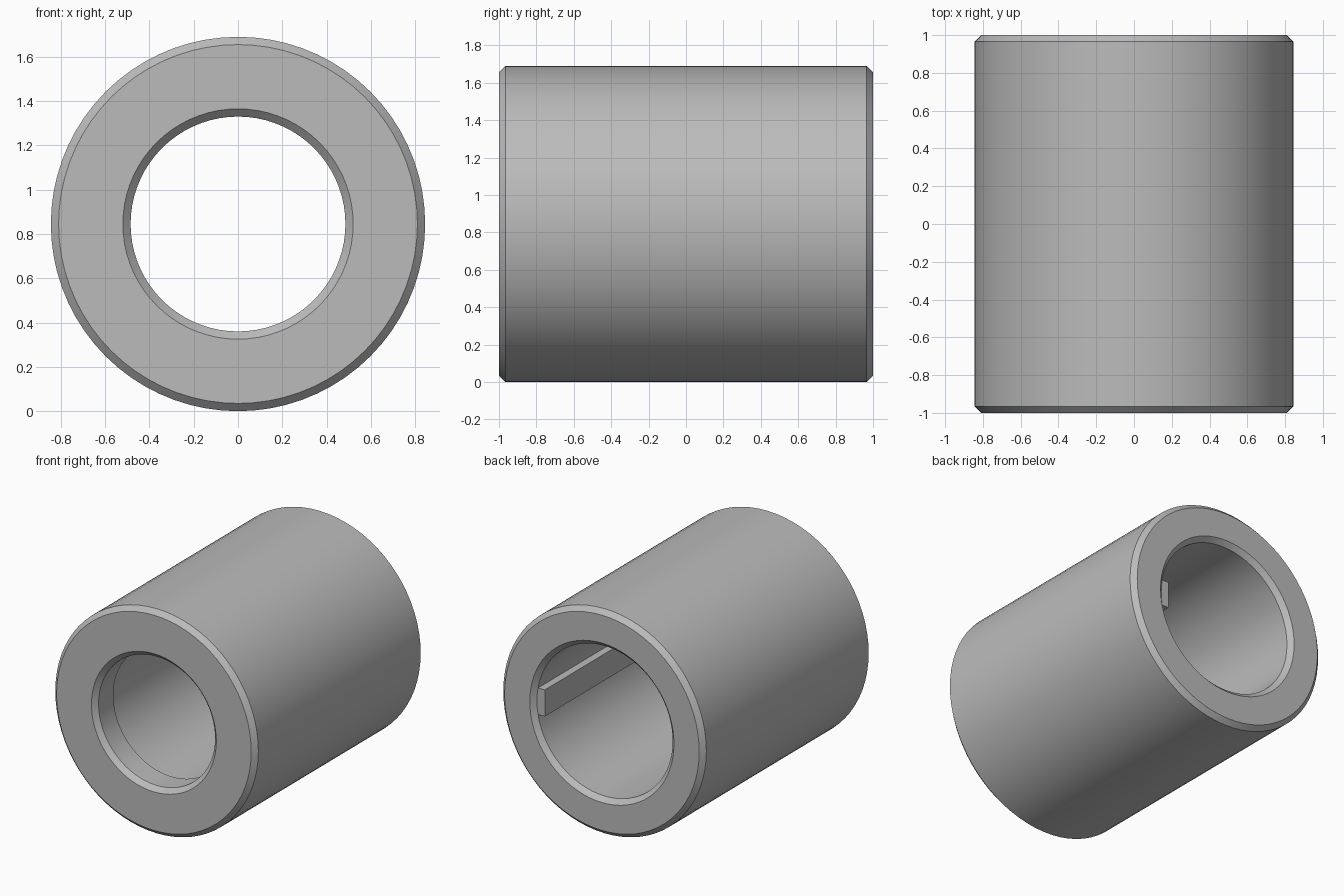
import bpy, bmesh, math
from mathutils import Vector

cube = bpy.data.objects.get("Cube")
if cube:
    bpy.data.objects.remove(cube, do_unlink=True)

OUTER = 0.845      # outer radius, also the axis height
BORE = 0.565       # main bore radius
LIP = 0.485        # narrow bore radius at the front
LIP_BACK = -0.79   # where the narrow bore ends
BEVEL = 0.035
SEGMENTS = 72

metal = bpy.data.materials.new("plain grey")
metal.use_nodes = True
grey = (0.5, 0.5, 0.5, 1)
metal.diffuse_color = grey
metal.node_tree.nodes["Principled BSDF"].inputs["Base Color"].default_value = grey


def finish(bm, name):
    bmesh.ops.recalc_face_normals(bm, faces=bm.faces)
    mesh = bpy.data.meshes.new(name)
    bm.to_mesh(mesh)
    bm.free()
    mesh.materials.append(metal)
    obj = bpy.data.objects.new(name, mesh)
    bpy.context.collection.objects.link(obj)
    return obj


# Sleeve: closed (radius, y) profile spun around the y axis
profile = [
    (OUTER - BEVEL, -1), (OUTER, -1 + BEVEL),
    (OUTER, 1 - BEVEL), (OUTER - BEVEL, 1),
    (BORE + BEVEL, 1), (BORE, 1 - BEVEL),
    (BORE, LIP_BACK), (LIP, LIP_BACK),
    (LIP, -1 + BEVEL), (LIP + BEVEL, -1),
]
bm = bmesh.new()
verts = [bm.verts.new((0, y, OUTER + r)) for r, y in profile]
edges = [bm.edges.new((v, verts[(i + 1) % len(verts)])) for i, v in enumerate(verts)]
bmesh.ops.spin(bm, geom=verts + edges, cent=(0, 0, OUTER), axis=(0, 1, 0),
               angle=math.tau, steps=SEGMENTS, use_merge=True)
bmesh.ops.remove_doubles(bm, verts=bm.verts, dist=0.0001)
sleeve = finish(bm, "sleeve")
bpy.ops.object.select_all(action='DESELECT')
sleeve.select_set(True)
bpy.context.view_layer.objects.active = sleeve
bpy.ops.object.shade_smooth_by_angle(angle=math.radians(30))

# Key: flat bar along the bore wall, from the front lip to the back bevel
low = Vector((0.5, LIP_BACK - 0.01, OUTER - 0.1))
high = Vector((BORE + 0.02, 1 - BEVEL, OUTER + 0.1))
bm = bmesh.new()
bmesh.ops.create_cube(bm, size=1)
bmesh.ops.scale(bm, vec=high - low, verts=bm.verts)
bmesh.ops.translate(bm, vec=(low + high) / 2, verts=bm.verts)
finish(bm, "bore_key")
